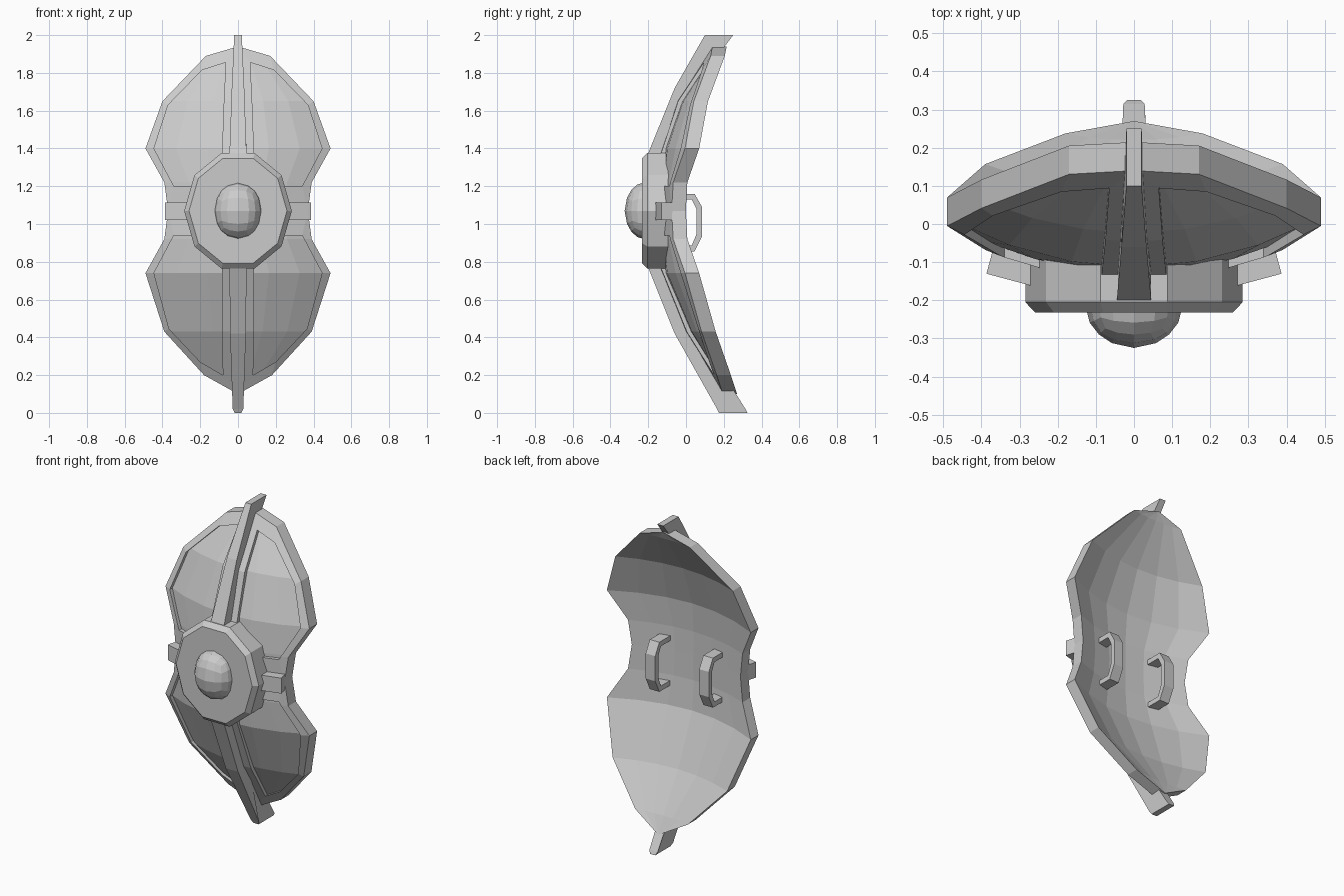
import bpy, bmesh, math
from mathutils import Matrix

if "Cube" in bpy.data.objects:
    bpy.data.objects.remove(bpy.data.objects["Cube"])

# centre-line front depth (z, y) of the curved shield
SPINE = [(0.10, .195), (0.20, .145), (0.43, .0), (0.74, -.135), (0.92, -.15),
         (1.22, -.15), (1.40, -.135), (1.65, -.045), (1.89, .115), (1.94, .14)]


def depth(x, z):
    z = min(max(z, SPINE[0][0]), SPINE[-1][0])
    for (z0, y0), (z1, y1) in zip(SPINE, SPINE[1:]):
        if z <= z1:
            return y0 + (y1 - y0) * (z - z0) / (z1 - z0) + 0.54 * x * x


def make(name, verts, faces):
    bm = bmesh.new()
    vs = [bm.verts.new(v) for v in verts]
    for f in faces:
        bm.faces.new([vs[i] for i in f])
    bmesh.ops.remove_doubles(bm, verts=bm.verts, dist=1e-4)
    bmesh.ops.recalc_face_normals(bm, faces=bm.faces)
    me = bpy.data.meshes.new(name)
    bm.to_mesh(me)
    bm.free()
    ob = bpy.data.objects.new(name, me)
    bpy.context.collection.objects.link(ob)
    return ob


def plate(name, pts, faces, front, back):
    """Sheet of (x, z) points laid on the shield curve, thickened in y."""
    n = len(pts)
    verts = [(x, depth(x, z) + o, z) for o in (front, back) for x, z in pts]
    edges = [(a, b) for f in faces for a, b in zip(f, f[1:] + f[:1])]
    rim = [e for e in edges if e[::-1] not in edges]
    faces = faces + [[i + n for i in reversed(f)] for f in faces]
    return make(name, verts, faces + [[b, a, a + n, b + n] for a, b in rim])


def prism(name, profile, width):
    """(y, z) or (y, z, half width) profile extruded across x."""
    n = len(profile)
    verts = [(s * (p[2] if len(p) > 2 else width), p[0], p[1]) for s in (-1, 1) for p in profile]
    faces = [[i, (i + 1) % n, (i + 1) % n + n, i + n] for i in range(n)]
    return verts, faces


def mirror(ob):
    m = ob.modifiers.new("mirror", 'MIRROR')
    m.use_axis[0] = True
    return ob


# main curved body
rows = [(.10, 0), (.20, .18), (.43, .39), (.74, .49), (.92, .39), (1.07, .37),
        (1.22, .39), (1.40, .49), (1.65, .40), (1.89, .17), (1.94, 0)]
cols = 7
pts = [(w * (2 * j / (cols - 1) - 1), z) for z, w in rows for j in range(cols)]
faces = [[r * cols + j, r * cols + j + 1, (r + 1) * cols + j + 1, (r + 1) * cols + j]
         for r in range(len(rows) - 1) for j in range(cols - 1)]
plate("shield_body", pts, faces, .022, .075)

# raised rims framing the recessed panels
upper_out = [(0, 1.94), (.17, 1.89), (.40, 1.65), (.49, 1.40), (.39, 1.22), (.37, 1.07),
             (.15, 1.07), (0, 1.36), (0, 1.65)]
upper_in = [(.065, 1.855), (.19, 1.815), (.37, 1.63), (.445, 1.40), (.35, 1.22), (.34, 1.20),
            (.21, 1.20), (.085, 1.37), (.075, 1.65)]
lower_out = [(0, .10), (.18, .20), (.39, .43), (.49, .74), (.39, .92), (.37, 1.07),
             (.15, 1.07), (0, .77), (0, .43)]
lower_in = [(.08, .20), (.20, .27), (.365, .445), (.445, .74), (.35, .92), (.34, .94),
            (.21, .94), (.085, .77), (.085, .43)]
for name, out, inn in (("upper_rim", upper_out, upper_in), ("lower_rim", lower_out, lower_in)):
    n = len(out)
    quads = [[i, (i + 1) % n, (i + 1) % n + n, i + n] for i in range(n)]
    mirror(plate(name, out + inn, quads, 0, .04))

# centre ridges, tapering to the tips
upper = [(.10, 2.0, .02), (-.06, 1.72, .033), (-.20, 1.375, .045), (-.20, 1.25, .045),
         (-.10, 1.25, .045), (-.085, 1.40, .045), (.0, 1.65, .035), (.205, 1.94, .022), (.25, 2.0, .02)]
lower = [(.175, 0, .018), (.165, .02, .028), (-.06, .42, .042), (-.20, .77, .045), (-.20, .9, .045),
         (-.10, .9, .045), (-.085, .74, .045), (.045, .43, .042), (.265, .10, .03),
         (.315, .02, .028), (.325, 0, .018)]
for name, prof in (("upper_ridge", upper), ("lower_ridge", lower)):
    verts, faces = prism(name, prof, 0)
    n = len(prof)
    k = n // 2
    # end caps as strips pairing the front and back edges
    caps = [list(range(n)), list(range(2 * n - 1, n - 1, -1))]
    make(name, verts, faces + caps)

# ten-sided boss with a chamfered front
N = 10
verts = [(.285 * s * math.cos(math.tau * i / N), y, 1.07 + .321 * s * math.sin(math.tau * i / N))
         for y, s in ((-.09, 1), (-.205, 1), (-.232, .91)) for i in range(N)]
faces = [[r * N + i, r * N + (i + 1) % N, (r + 1) * N + (i + 1) % N, (r + 1) * N + i]
         for r in range(2) for i in range(N)]
make("boss", verts, faces + [list(range(N)), list(range(2 * N, 3 * N))])

# central dome from a rounded cube
bm = bmesh.new()
bmesh.ops.create_cube(bm, size=2)
bmesh.ops.subdivide_edges(bm, edges=bm.edges, cuts=3, use_grid_fill=True)
for v in bm.verts:
    v.co.normalize()
bmesh.ops.transform(bm, verts=bm.verts,
                    matrix=Matrix.Translation((0, -.205, 1.07)) @ Matrix.Diagonal((.13, .12, .155, 1)))
me = bpy.data.meshes.new("dome")
bm.to_mesh(me)
bm.free()
bpy.context.collection.objects.link(bpy.data.objects.new("dome", me))

# side clamps beside the boss
plan = [(.22, -.175), (.37, -.135), (.387, -.13), (.365, -.05), (.22, -.09)]
n = len(plan)
verts = [(x, y, z) for z in (1.02, 1.115) for x, y in plan]
faces = [[i, (i + 1) % n, (i + 1) % n + n, i + n] for i in range(n)]
mirror(make("side_clamp", verts, faces + [list(range(n)), list(range(n, 2 * n))]))

# rear grip handles
outer = [(-.075, 1.16), (.045, 1.16), (.085, 1.09), (.085, .935), (.045, .855), (-.075, .855)]
inner = [(-.075, 1.13), (.03, 1.13), (.055, 1.08), (.055, .945), (.03, .885), (-.075, .885)]
n = len(outer)
verts = [(x, y, z) for x in (.15, .215) for y, z in outer + inner]
m = 2 * n
faces = []
for i in range(n - 1):
    faces += [[i, i + 1, i + 1 + n, i + n], [m + i, m + i + n, m + i + 1 + n, m + i + 1],
              [i, m + i, m + i + 1, i + 1], [n + i, n + i + 1, m + n + i + 1, m + n + i]]
for i in (0, n - 1):
    faces.append([i, i + n, m + n + i, m + i])
mirror(make("grip_handle", verts, faces))
